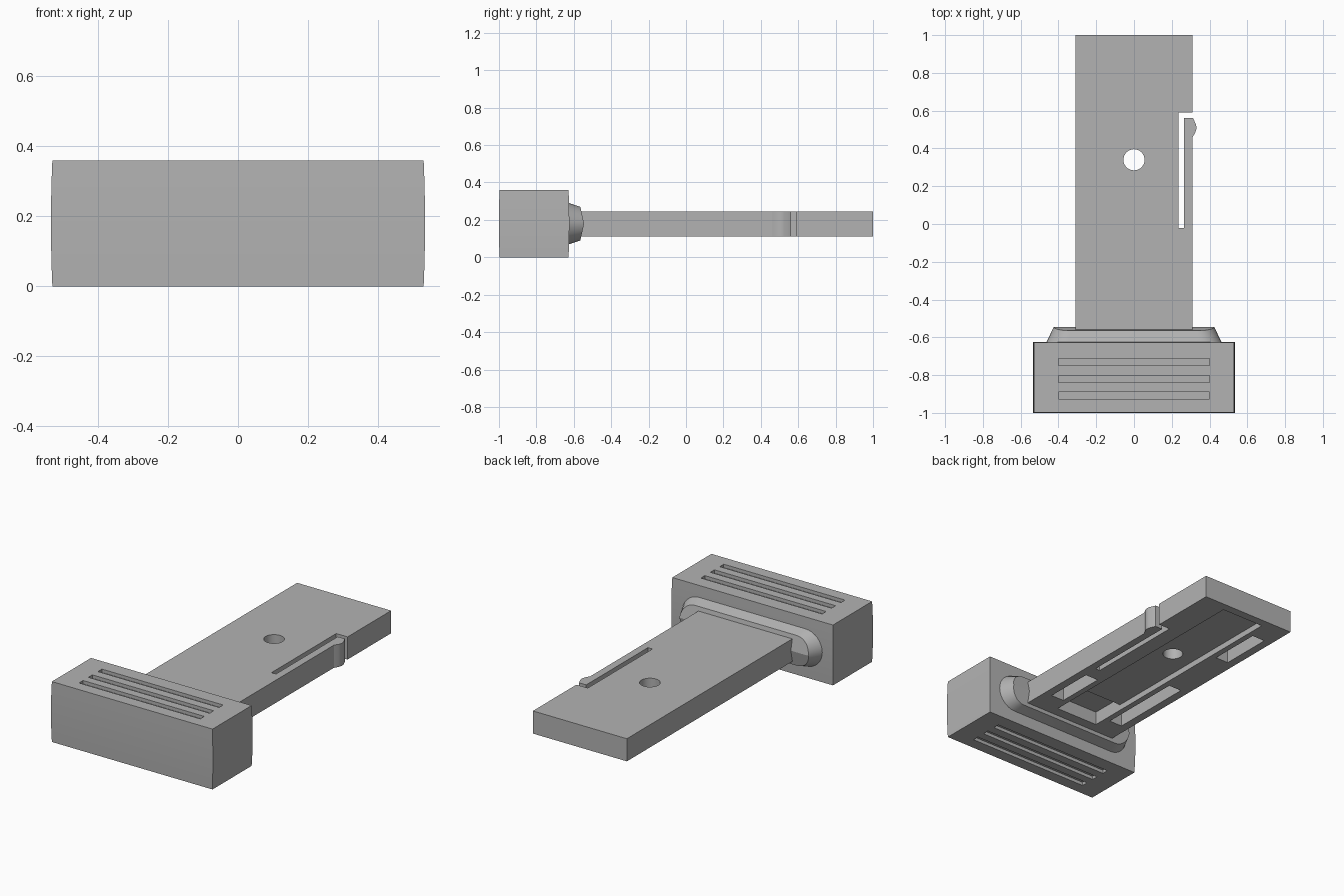
import bpy, bmesh, math

if "Cube" in bpy.data.objects:
    bpy.data.objects.remove(bpy.data.objects["Cube"])

# Single grey plastic
grey = bpy.data.materials.new("grey_plastic")
grey.diffuse_color = (0.45, 0.45, 0.45, 1)
grey.use_nodes = True
grey.node_tree.nodes["Principled BSDF"].inputs["Base Color"].default_value = (0.45, 0.45, 0.45, 1)


def finish(name, bm):
    bmesh.ops.recalc_face_normals(bm, faces=bm.faces)
    mesh = bpy.data.meshes.new(name)
    bm.to_mesh(mesh)
    bm.free()
    mesh.materials.append(grey)
    obj = bpy.data.objects.new(name, mesh)
    bpy.context.collection.objects.link(obj)
    return obj


def prism(name, outline, z0, z1):
    """Extrude an xy outline from z0 to z1."""
    bm = bmesh.new()
    low = [bm.verts.new((x, y, z0)) for x, y in outline]
    top = [bm.verts.new((x, y, z1)) for x, y in outline]
    bm.faces.new(low)
    bm.faces.new(top)
    for i in range(len(low)):
        j = (i + 1) % len(low)
        bm.faces.new((low[i], low[j], top[j], top[i]))
    return finish(name, bm)


def box(name, x0, x1, y0, y1, z0, z1):
    return prism(name, [(x0, y0), (x1, y0), (x1, y1), (x0, y1)], z0, z1)


def activate(obj):
    bpy.ops.object.select_all(action='DESELECT')
    obj.select_set(True)
    bpy.context.view_layer.objects.active = obj


def cut(obj, cutters):
    activate(obj)
    for c in cutters:
        c.hide_render = True
        mod = obj.modifiers.new("cut", 'BOOLEAN')
        mod.operation = 'DIFFERENCE'
        mod.solver = 'EXACT'
        mod.object = c
        bpy.ops.object.modifier_apply(modifier=mod.name)
        bpy.data.objects.remove(c)


def smooth(obj, degrees=30):
    activate(obj)
    bpy.ops.object.shade_smooth_by_angle(angle=math.radians(degrees))


# Handle block with slightly bowed sides
HEIGHT = 0.36
bm = bmesh.new()
rings = []
STEPS = 8
for k in range(STEPS + 1):
    t = 2 * k / STEPS - 1
    bow = 0.004 * (1 - t * t)
    hx, front, back = 0.53 + bow, -0.997 - 0.75 * bow, -0.628 + bow
    rings.append([bm.verts.new((x, y, HEIGHT * k / STEPS))
                  for x, y in ((-hx, front), (hx, front), (hx, back), (-hx, back))])
for a, b in zip(rings, rings[1:]):
    for i in range(4):
        j = (i + 1) % 4
        bm.faces.new((a[i], a[j], b[j], b[i]))
bm.faces.new(rings[0])
bm.faces.new(rings[-1])
block = finish("handle_block", bm)

# Grip grooves on top and bottom
grooves = []
for y in (-0.73, -0.82, -0.908):
    for z in (0, HEIGHT):
        grooves.append(box("groove_cutter", -0.4, 0.4, y - 0.019, y + 0.019, z - 0.02, z + 0.02))
cut(block, grooves)
smooth(block)

# Tapered stadium collar with a shallow ridged end
MID = 0.18
ARC = 16


def stadium(bm, hx, hz, y_at):
    sides = []
    for s in (1, -1):
        side = []
        for k in range(ARC + 1):
            a = math.pi * (k / ARC - 0.5)
            z = hz * math.sin(a)
            side.append(bm.verts.new((s * (hx - hz + hz * math.cos(a)), y_at(z), MID + z)))
        sides.append(side)
    return sides


bm = bmesh.new()
base = stadium(bm, 0.47, 0.115, lambda z: -0.64)
tip = stadium(bm, 0.425, 0.09, lambda z: -0.565 + 0.02 * (1 - abs(z) / 0.09))
for right, left in (base, tip):
    for k in range(ARC):
        bm.faces.new((right[k], right[k + 1], left[k + 1], left[k]))
for b, t in zip(base, tip):
    for k in range(ARC):
        bm.faces.new((b[k], b[k + 1], t[k + 1], t[k]))
for k in (0, ARC):
    bm.faces.new((base[0][k], base[1][k], tip[1][k], tip[0][k]))
smooth(finish("collar", bm), 20)

# Tongue outline, including the sprung clip arm and its slot
Z0, Z1 = 0.11, 0.245
outline = [(-0.31, -0.57), (0.31, -0.57), (0.31, 0.46),
           (0.325, 0.485), (0.331, 0.505), (0.329, 0.525), (0.312, 0.562),
           (0.265, 0.562), (0.265, -0.02), (0.235, -0.02), (0.235, 0.59),
           (0.31, 0.59), (0.31, 1.0), (-0.31, 1.0)]
tongue = prism("tongue_with_clip", outline, Z0, Z1)

# Round hole and recesses in the underside
hole = [(0.056 * math.cos(math.tau * i / 32), 0.34 + 0.056 * math.sin(math.tau * i / 32))
        for i in range(32)]
cutters = [prism("hole_cutter", hole, 0, 0.5)]
for x0, x1, y0, y1, depth in ((-0.14, 0.14, -0.5, 0.95, 0.035),
                              (-0.14, 0.14, -0.5, -0.29, 0.08),
                              (0.175, 0.26, -0.41, -0.11, 0.09),
                              (-0.26, -0.175, -0.42, 0.1, 0.09),
                              (-0.26, -0.175, 0.51, 0.83, 0.09)):
    cutters.append(box("recess_cutter", x0, x1, y0, y1, Z0 - 0.05, Z0 + depth))
cut(tongue, cutters)
smooth(tongue)
